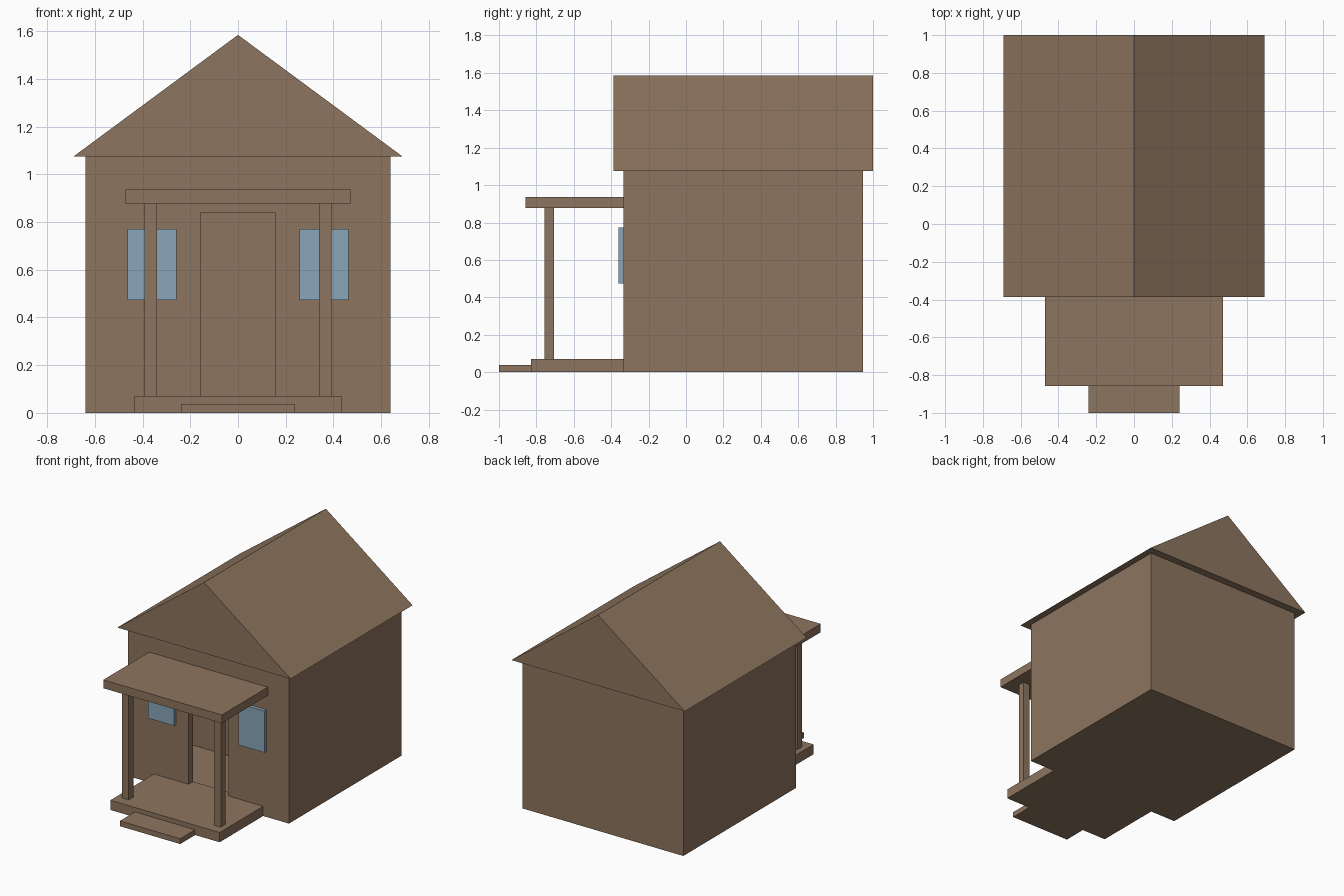
import bpy
import bmesh

cube = bpy.data.objects.get("Cube")
if cube:
    bpy.data.objects.remove(cube, do_unlink=True)


def material(name, rgb):
    mat = bpy.data.materials.new(name)
    mat.use_nodes = True
    color = (*rgb, 1.0)
    mat.diffuse_color = color
    mat.node_tree.nodes["Principled BSDF"].inputs["Base Color"].default_value = color
    return mat


brown = material("warm_brown", (0.27, 0.178, 0.114))
glass = material("pale_blue_glass", (0.25, 0.381, 0.479))


def add_object(name, bm, mat):
    bmesh.ops.recalc_face_normals(bm, faces=bm.faces)
    mesh = bpy.data.meshes.new(name)
    bm.to_mesh(mesh)
    bm.free()
    mesh.materials.append(mat)
    obj = bpy.data.objects.new(name, mesh)
    bpy.context.scene.collection.objects.link(obj)
    return obj


def box(name, x, y, z, mat=brown):
    """Box spanning the (min, max) ranges on each axis."""
    bm = bmesh.new()
    bmesh.ops.create_cube(bm, size=1)
    for v in bm.verts:
        v.co = [r[0] if c < 0 else r[1] for c, r in zip(v.co, (x, y, z))]
    return add_object(name, bm, mat)


def mirrored_box(name, x, y, z, mat=brown):
    box("left_" + name, x, y, z, mat)
    box("right_" + name, (-x[1], -x[0]), y, z, mat)


def cut(target, name, x, y, z):
    cutter = box(name, x, y, z)
    cutter.hide_render = True
    cutter.hide_viewport = True
    cutter.display_type = 'WIRE'
    mod = target.modifiers.new(name, 'BOOLEAN')
    mod.operation = 'DIFFERENCE'
    mod.solver = 'EXACT'
    mod.object = cutter


FRONT, BACK, EAVES = -0.335, 0.945, 1.075

# House body: hollow, with a partition between two rooms and an open doorway
walls = box("house_walls", (-0.64, 0.64), (FRONT, BACK), (0, EAVES))
cut(walls, "front_room_cutter", (-0.59, 0.59), (FRONT + 0.05, 0.28), (0.01, 1.06))
cut(walls, "back_room_cutter", (-0.59, 0.59), (0.33, BACK - 0.05), (0.01, 1.06))
cut(walls, "doorway_cutter", (-0.18, 0.18), (FRONT - 0.1, FRONT + 0.1), (0.07, 0.84))

# Door jambs and windows
mirrored_box("door_jamb", (0.158, 0.18), (FRONT, FRONT + 0.05), (0.07, 0.84))
mirrored_box("window", (0.258, 0.463), (-0.36, FRONT), (0.473, 0.772), glass)

# Gable roof: triangular profile extruded from front to back
bm = bmesh.new()
profile = [bm.verts.new((x, -0.387, z))
           for x, z in ((-0.69, EAVES), (0.69, EAVES), (0, 1.585))]
gable = bm.faces.new(profile)
result = bmesh.ops.extrude_face_region(bm, geom=[gable], use_keep_orig=True)
moved = [g for g in result["geom"] if isinstance(g, bmesh.types.BMVert)]
bmesh.ops.translate(bm, verts=moved, vec=(0, 1.387, 0))
add_object("gable_roof", bm, brown)

# Porch: deck, step, posts and flat canopy
box("porch_deck", (-0.435, 0.435), (-0.83, FRONT), (0, 0.07))
box("porch_step", (-0.24, 0.24), (-1, -0.83), (0, 0.038))
mirrored_box("porch_post", (0.34, 0.393), (-0.757, -0.705), (0.07, 0.877))
box("porch_canopy", (-0.472, 0.472), (-0.858, FRONT), (0.877, 0.937))
